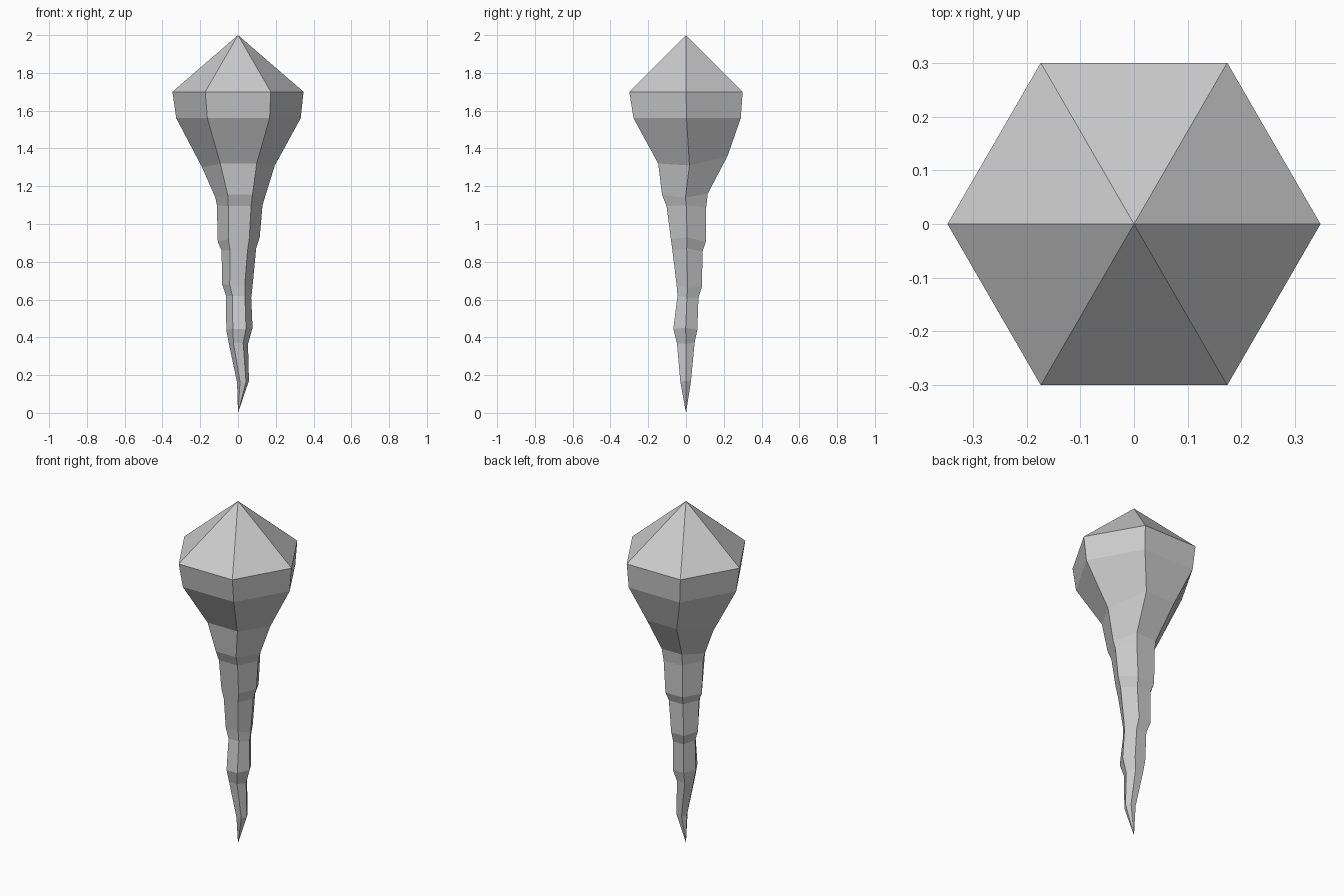
import bpy, bmesh

# Irregular hexagonal rings: x left, x right, y front, y back, z left, z right, z front, z back
RINGS = [
    (-.347, .347, -.30, .30, 1.70, 1.70, 1.70, 1.70),
    (-.327, .332, -.278, .29, 1.56, 1.56, 1.56, 1.56),
    (-.190, .195, -.147, .22, 1.30, 1.31, 1.32, 1.36),
    (-.120, .142, -.127, .115, 1.14, 1.14, 1.155, 1.16),
    (-.112, .130, -.103, .107, 1.10, 1.10, 1.095, 1.09),
    (-.107, .115, -.080, .105, .905, .93, .92, .905),
    (-.087, .096, -.072, .087, .86, .87, .86, .855),
    (-.084, .076, -.050, .085, .68, .66, .68, .67),
    (-.063, .070, -.045, .066, .62, .61, .62, .61),
    (-.062, .077, -.067, .060, .44, .45, .445, .44),
    (-.050, .053, -.048, .046, .375, .365, .37, .375),
    (-.005, .058, -.030, .026, .16, .17, .165, .165),
]

bm = bmesh.new()


def make_ring(xl, xr, yf, yb, zl, zr, zf, zb):
    cx, h, cy = (xl + xr) / 2, (xr - xl) / 4, (yf + yb) / 2 * 0.5
    points = [(xr, cy, zr), (cx + h, yb, zb), (cx - h, yb, zb),
              (xl, cy, zl), (cx - h, yf, zf), (cx + h, yf, zf)]
    return [bm.verts.new(p) for p in points]


# Shaft sides
rings = [make_ring(*r) for r in RINGS]
for a, b in zip(rings, rings[1:]):
    for i in range(6):
        j = (i + 1) % 6
        bm.faces.new((a[i], b[i], b[j], a[j]))

# Pointed cap and pointed tip
for ring, z in ((rings[0], 2.0), (rings[-1], 0.0)):
    apex = bm.verts.new((0, 0, z))
    for i in range(6):
        bm.faces.new((ring[i], ring[(i + 1) % 6], apex))

bmesh.ops.recalc_face_normals(bm, faces=bm.faces)
mesh = bpy.data.meshes.new("stalactite")
bm.to_mesh(mesh)
bm.free()
stalactite = bpy.data.objects.new("stalactite", mesh)
bpy.context.collection.objects.link(stalactite)
